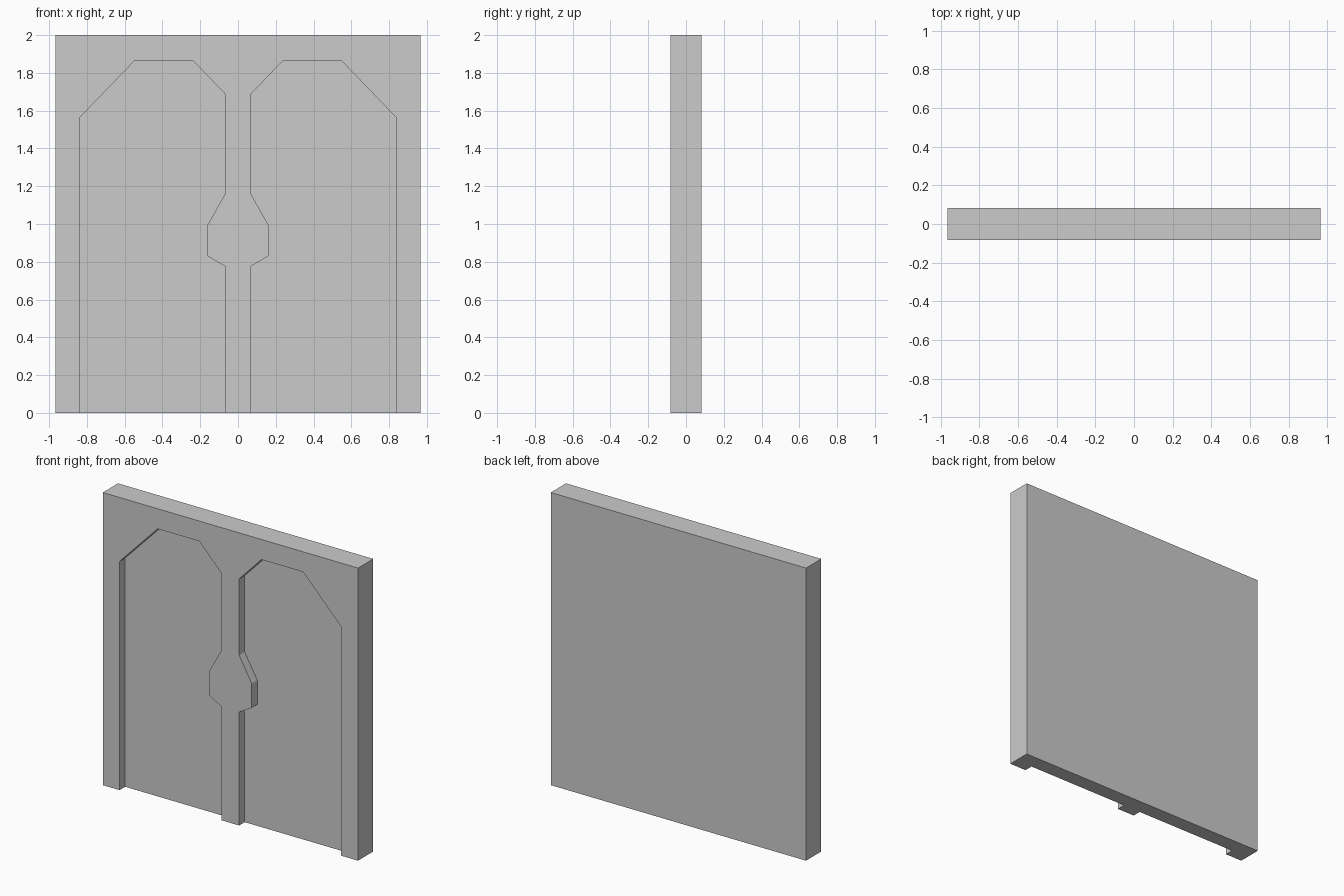
import bpy
import bmesh

if "Cube" in bpy.data.objects:
    bpy.data.objects.remove(bpy.data.objects["Cube"])

HALF_W, HALF_D, HEIGHT = 0.965, 0.082, 2.0
RECESS = 0.06

# Right-hand door recess outline (x, z); runs past the bottom so the cut is open there
RECESS_OUTLINE = [
    (0.066, -0.1), (0.066, 0.775), (0.161, 0.83), (0.161, 0.995),
    (0.066, 1.163), (0.066, 1.685), (0.235, 1.862), (0.55, 1.862),
    (0.838, 1.563), (0.838, -0.1),
]


def prism(name, outline, y0, y1):
    """Extrude an (x, z) outline from y0 to y1."""
    bm = bmesh.new()
    face = bm.faces.new([bm.verts.new((x, y0, z)) for x, z in outline])
    new = bmesh.ops.extrude_face_region(bm, geom=[face], use_keep_orig=True)["geom"]
    verts = [g for g in new if isinstance(g, bmesh.types.BMVert)]
    bmesh.ops.translate(bm, verts=verts, vec=(0, y1 - y0, 0))
    bmesh.ops.recalc_face_normals(bm, faces=bm.faces[:])
    mesh = bpy.data.meshes.new(name)
    bm.to_mesh(mesh)
    bm.free()
    obj = bpy.data.objects.new(name, mesh)
    bpy.context.collection.objects.link(obj)
    return obj


# Solid slab
door = prism("double_door_panel",
             [(-HALF_W, 0), (HALF_W, 0), (HALF_W, HEIGHT), (-HALF_W, HEIGHT)],
             -HALF_D, HALF_D)

# Two mirrored recesses sunk into the front, leaving frame, centre post and lock plate
for side, sign in (("left", -1), ("right", 1)):
    cutter = prism(side + "_recess_cutter",
                   [(sign * x, z) for x, z in RECESS_OUTLINE],
                   -HALF_D - 0.1, -HALF_D + RECESS)
    cutter.hide_render = True
    cutter.hide_viewport = False
    cutter.display_type = 'WIRE'
    mod = door.modifiers.new(side + "_recess", 'BOOLEAN')
    mod.operation = 'DIFFERENCE'
    mod.solver = 'EXACT'
    mod.object = cutter

# Apply the cuts and remove the cutters
bpy.context.view_layer.objects.active = door
door.select_set(True)
for mod in list(door.modifiers):
    cutter = mod.object
    bpy.ops.object.modifier_apply(modifier=mod.name)
    bpy.data.objects.remove(cutter)
